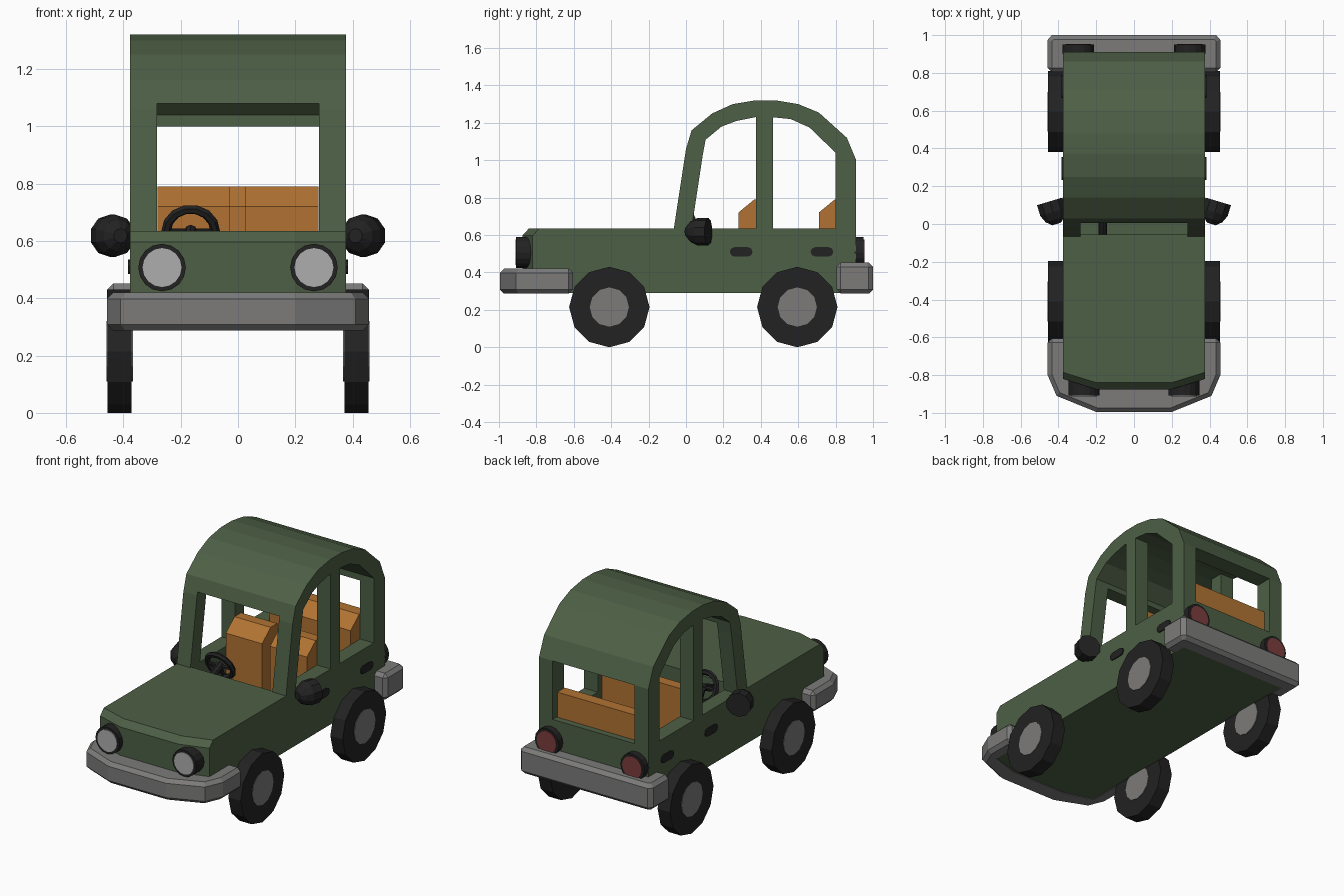
import bpy, bmesh, math
from mathutils import Vector, Matrix

if "Cube" in bpy.data.objects:
    bpy.data.objects.remove(bpy.data.objects["Cube"])


def material(name, r, g, b):
    m = bpy.data.materials.new(name)
    m.diffuse_color = (r, g, b, 1)
    m.use_nodes = True
    m.node_tree.nodes["Principled BSDF"].inputs["Base Color"].default_value = m.diffuse_color
    return m


GREEN = material("body green", 0.075, 0.115, 0.06)
BLACK = material("rubber black", 0.016, 0.016, 0.016)
GREY = material("metal grey", 0.2, 0.198, 0.195)
LAMP = material("lamp grey", 0.42, 0.42, 0.42)
RED = material("tail light red", 0.2, 0.045, 0.045)
TAN = material("seat orange", 0.44, 0.17, 0.033)


def loft(name, rings, mat):
    """Skin a list of equal-length closed rings and cap both ends."""
    bm = bmesh.new()
    vs = [[bm.verts.new(p) for p in ring] for ring in rings]
    n = len(vs[0])
    for a, b in zip(vs, vs[1:]):
        for i in range(n):
            j = (i + 1) % n
            bm.faces.new((a[i], a[j], b[j], b[i]))
    bm.faces.new(vs[0])
    bm.faces.new(vs[-1])
    bmesh.ops.recalc_face_normals(bm, faces=bm.faces)
    me = bpy.data.meshes.new(name)
    bm.to_mesh(me)
    bm.free()
    ob = bpy.data.objects.new(name, me)
    bpy.context.collection.objects.link(ob)
    me.materials.append(mat)
    return ob


def prism_x(name, profile, x0, x1, mat):
    return loft(name, [[(x, y, z) for y, z in profile] for x in (x0, x1)], mat)


def prism_z(name, outline, z0, z1, mat):
    return loft(name, [[(x, y, z) for x, y in outline] for z in (z0, z1)], mat)


def box(name, x0, x1, y0, y1, z0, z1, mat):
    return prism_z(name, [(x0, y0), (x1, y0), (x1, y1), (x0, y1)], z0, z1, mat)


def lathe(name, origin, axis, steps, sides, mat, phase=0.0):
    """Turned part: steps are (distance along axis, radius)."""
    o, w = Vector(origin), Vector(axis).normalized()
    u = w.cross(Vector((0, 0, 1))).normalized()
    v = u.cross(w)
    rings = []
    for d, r in steps:
        ang = [2 * math.pi * (i + phase) / sides for i in range(sides)]
        rings.append([o + w * d + (v * math.cos(t) + u * math.sin(t)) * r for t in ang])
    return loft(name, rings, mat)


def apply(ob, mod):
    bpy.context.view_layer.objects.active = ob
    bpy.ops.object.modifier_apply(modifier=mod.name)


def cut(ob, cutter):
    mod = ob.modifiers.new("cut", 'BOOLEAN')
    mod.operation, mod.solver, mod.object = 'DIFFERENCE', 'EXACT', cutter
    apply(ob, mod)
    bpy.data.objects.remove(cutter)


def mirrored(half):
    """Complete an outline from its +x half."""
    return half + [(-x, y) for x, y in reversed(half)]


W, IN, SILL = 0.377, 0.283, 0.635

# Lower body with chamfered nose, hollowed for the cabin
base = mirrored([(0.2, -0.875), (W, -0.82), (W, 0.91)])
top = [(x, y + 0.035 if y < 0 else y, SILL) for x, y in base]
body = loft("lower_body", [[(x, y, z) for x, y in base] for z in (0.29, 0.597)] + [top], GREEN)
cut(body, box("cutter", -IN, IN, -0.055, 0.87, 0.35, 0.8, GREEN))

# Cabin arch with windscreen and rear window cut through
outer = [(-0.065, SILL), (0.0, 1.06), (0.03, 1.16), (0.14, 1.25), (0.25, 1.30), (0.37, 1.32),
         (0.48, 1.32), (0.60, 1.30), (0.71, 1.255), (0.86, 1.12), (0.91, 1.0), (0.91, SILL)]
inner = [(0.03, SILL), (0.09, 1.03), (0.105, 1.11), (0.19, 1.18), (0.27, 1.21), (0.37, 1.23),
         (0.46, 1.23), (0.56, 1.22), (0.66, 1.175), (0.80, 1.04), (0.80, 1.0), (0.80, SILL)]
arch = prism_x("cabin_roof", outer + inner[::-1], -W, W, GREEN)
cut(arch, box("cutter", -IN, IN, -0.2, 0.3, 0.5, 1.08, GREEN))
cut(arch, box("cutter", -IN, IN, 0.6, 1.2, 0.5, 1.0, GREEN))

# Seats: two in front, a bench behind
def seat(name, x0, x1, y0, y1):
    prism_x(name, [(y0, 0.35), (y0, 0.72), (y0 + 0.085, 0.79), (y1, 0.79), (y1, 0.35)], x0, x1, TAN)
    box(name + "_cushion", x0, x1, y0 - 0.17, y0, 0.35, 0.43, TAN)


seat("front_seat_left", -0.28, -0.03, 0.28, 0.43)
seat("front_seat_right", 0.025, 0.28, 0.28, 0.43)
seat("rear_seat", -0.28, 0.28, 0.71, 0.868)

# Bumpers wrapping the body, with chamfered edges
front = mirrored([(0.2, -0.995), (0.41, -0.91), (0.457, -0.80), (0.457, -0.605), (0.355, -0.605),
                  (0.355, -0.80), (0.19, -0.85)])
rear = mirrored([(0.435, 1.0), (0.457, 0.975), (0.457, 0.805), (0.355, 0.805), (0.355, 0.885)])
for name, line, z1 in (("front_bumper", front, 0.42), ("rear_bumper", rear, 0.452)):
    ob = prism_z(name, line, 0.287, z1, GREY)
    mod = ob.modifiers.new("chamfer", 'BEVEL')
    mod.width, mod.segments, mod.limit_method = 0.022, 1, 'ANGLE'
    mod.angle_limit = math.radians(70)
    apply(ob, mod)

for s, side in ((-1, "left"), (1, "right")):
    # Door pillar between the side windows
    xs = sorted((s * IN, s * W))
    box("door_pillar_" + side, *xs, 0.375, 0.465, 0.62, 1.235, GREEN)

    # Wheels with hubs showing on both faces
    for y, end in ((-0.41, "front"), (0.595, "rear")):
        lathe(f"{end}_wheel_{side}", (s * 0.371, y, 0.215), (s, 0, 0),
              [(0, 0.215), (0.085, 0.215)], 12, BLACK)
        lathe(f"{end}_hub_{side}", (s * 0.367, y, 0.215), (s, 0, 0),
              [(0, 0.105), (0.092, 0.105)], 12, GREY)

    # Headlights and tail lights
    for end, x, y, d, mat, length in (("head", 0.265, -0.82, -1, LAMP, 0.088),
                                      ("tail", 0.295, 0.90, 1, RED, 0.05)):
        lathe(f"{end}light_rim_{side}", (s * x, y, 0.507), (0, d, 0),
              [(0, 0.083), (length, 0.083)], 16, BLACK)
        lathe(f"{end}light_lens_{side}", (s * x, y, 0.507), (0, d, 0),
              [(0.01, 0.068), (length + 0.004, 0.068)], 16, mat)

    # Wing mirrors
    lathe("wing_mirror_" + side, (s * 0.41, 0.0, 0.618), (s * 0.036, 0.12, 0),
          [(0, 0.025), (0.025, 0.055), (0.065, 0.074), (0.125, 0.074)], 10, BLACK)

    # Door handles: flat pills on the body side
    for y, end in ((0.295, "front"), (0.727, "rear")):
        pill = [(y + q * 0.036 + 0.025 * math.cos(t), 0.51 + 0.025 * math.sin(t))
                for q, a in ((1, -90), (-1, 90))
                for t in [math.radians(a + 45 * k) for k in range(5)]]
        prism_x(f"{end}_door_handle_{side}", pill, s * 0.37, s * 0.384, BLACK)

# Steering wheel: rim, spokes and column
hub = Vector((-0.165, 0.06, 0.632))
axis = Vector((0, 0.92, 0.4)).normalized()
bpy.ops.mesh.primitive_torus_add(major_radius=0.086, minor_radius=0.017, major_segments=14,
                                 minor_segments=6, location=hub,
                                 rotation=axis.to_track_quat('Z', 'Y').to_euler())
rim = bpy.context.object
rim.name = "steering_wheel"
rim.data.materials.append(BLACK)
lathe("steering_spoke", hub - Vector((0.086, 0, 0)), (1, 0, 0), [(0, 0.012), (0.172, 0.012)], 6, BLACK)
down = Vector((0, 0.4, -0.92))
lathe("steering_lower_spoke", hub, down, [(0, 0.012), (0.086, 0.012)], 6, BLACK)
lathe("steering_column", hub + axis * 0.01, -axis, [(0, 0.022), (0.15, 0.022)], 8, BLACK)
